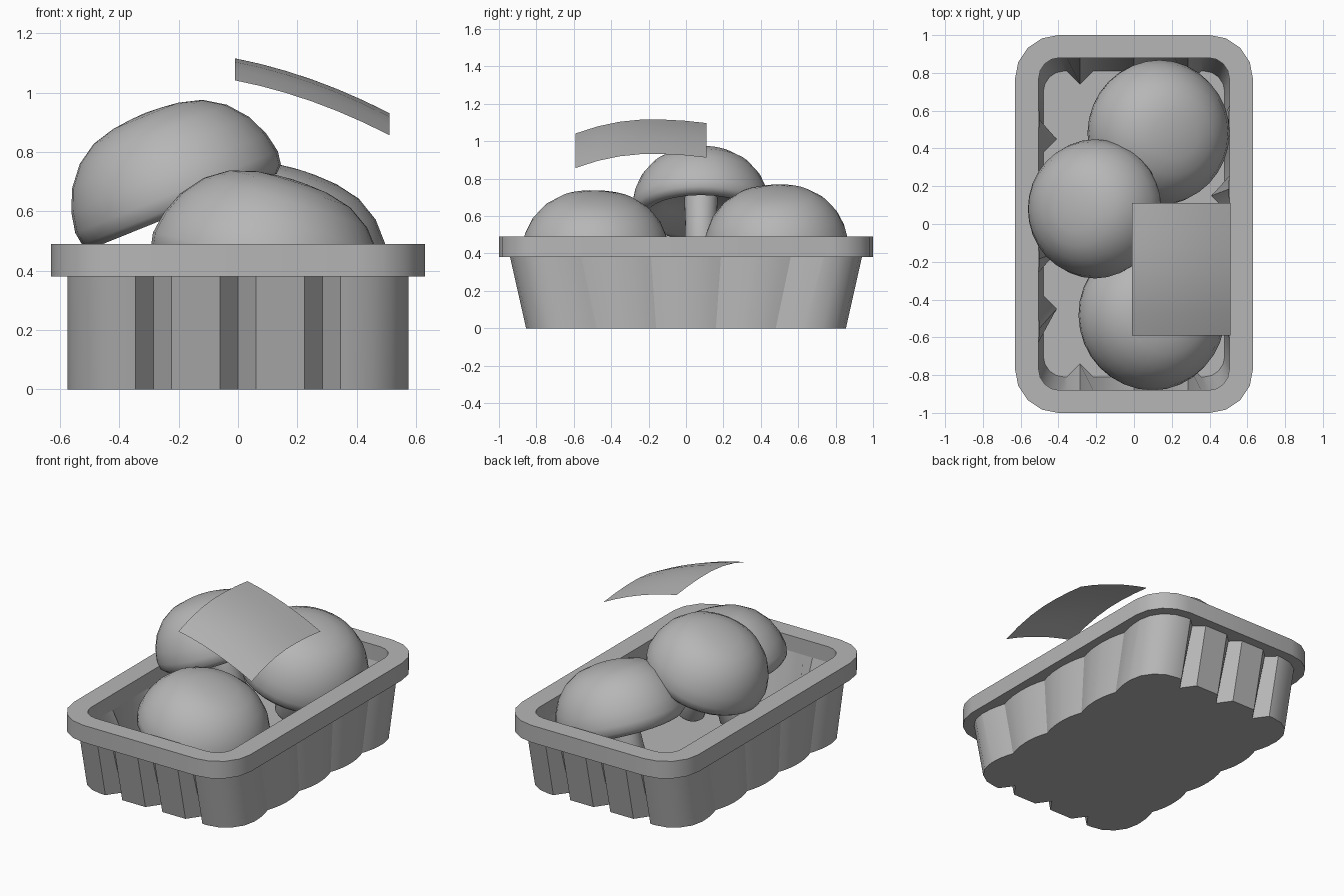
import bpy, bmesh
from math import sin, cos, pi, radians

if "Cube" in bpy.data.objects:
    bpy.data.objects.remove(bpy.data.objects["Cube"])

GREY = bpy.data.materials.new("mid_grey")
GREY.diffuse_color = (.47, .47, .47, 1)
GREY.use_nodes = True
GREY.node_tree.nodes["Principled BSDF"].inputs["Base Color"].default_value = GREY.diffuse_color


def finish(bm, name, angle=30):
    bmesh.ops.recalc_face_normals(bm, faces=bm.faces)
    me = bpy.data.meshes.new(name)
    bm.to_mesh(me)
    bm.free()
    me.materials.append(GREY)
    ob = bpy.data.objects.new(name, me)
    bpy.context.collection.objects.link(ob)
    bpy.ops.object.select_all(action='DESELECT')
    ob.select_set(True)
    bpy.context.view_layer.objects.active = ob
    bpy.ops.object.shade_smooth_by_angle(angle=radians(angle))
    return ob


def bridge(bm, a, b):
    n = len(a)
    for i in range(n):
        bm.faces.new((a[i], a[(i + 1) % n], b[(i + 1) % n], b[i]))


def dents(centres, half, depth, steps):
    """(position, inset) pairs for grooves pressed into one straight side."""
    power = 2 if len(steps) > 3 else 1
    return [(c + t * half, depth * (1 - abs(t)) ** power)
            for c in centres for t in steps]


def outline(hx, hy, r, front=(), side=(), seg=4):
    """Rounded rectangle, with grooves on short (front) and long (side) walls."""
    def corner(cx, cy, start):
        return [(cx + r * cos(start + pi / 2 * k / seg),
                 cy + r * sin(start + pi / 2 * k / seg)) for k in range(seg + 1)]
    half = [(x, -hy + d) for x, d in front]
    half += corner(hx - r, -hy + r, -pi / 2)
    half += [(hx - d, y) for y, d in side]
    half += corner(hx - r, hy - r, 0)
    return half + [(-x, -y) for x, y in half]


def loop(bm, pts, z):
    return [bm.verts.new((x, y, z)) for x, y in pts]


V = (-1, 0, 1)
SCALLOP = (-1, -.6, -.25, 0, .25, .6, 1)
ROW = (-3, -1, 1, 3)
FRONT_X = (-.285, 0, .285)

# Outer tray wall: V grooves on the ends, scalloped panels on the long sides
bm = bmesh.new()
rings = []
for z, hy, s, d in ((0, .855, .16, .085), (.40, .945, .188, .055)):
    pts = outline(.575, hy, .2, dents(FRONT_X, .06, d, V),
                  dents([k * s for k in ROW], s * .93, .028, SCALLOP))
    rings.append(loop(bm, pts, z))
bridge(bm, *rings)
bm.faces.new(rings[0])
finish(bm, "tray_wall")

# Inner wall with ribs growing toward the floor
bm = bmesh.new()
rings = []
for z, hx, hy, s, d in ((.03, .48, .81, .15, .07), (.39, .505, .88, .185, .002)):
    pts = outline(hx, hy, .11, dents(FRONT_X, .07, d, V),
                  dents([k * s for k in ROW], .07, d, V))
    rings.append(loop(bm, pts, z))
bridge(bm, *rings)
bm.faces.new(rings[0])
finish(bm, "tray_inside")

# Rim band
bm = bmesh.new()
outer, inner = outline(.63, 1, .23), outline(.505, .88, .11)
rings = [loop(bm, p, z) for p, z in
         ((outer, .38), (outer, .49), (inner, .49), (inner, .38))]
for i in range(4):
    bridge(bm, rings[i], rings[(i + 1) % 4])
finish(bm, "tray_rim")


# Mushrooms: cap, hollow underside and stem turned from one profile
CAP = [(.055, .347), (.12, .34), (.20, .318), (.27, .272), (.325, .205),
       (.358, .13), (.372, .06), (.365, .015), (.34, -.01), (.30, -.01),
       (.20, .06), (.09, .09), (.085, -.05), (.09, -.27), (.075, -.29)]


def mushroom(name, location, tilt_x, tilt_y, size, seg=32):
    bm = bmesh.new()
    rings = [loop(bm, [(r * cos(2 * pi * k / seg), r * sin(2 * pi * k / seg))
                       for k in range(seg)], z) for r, z in CAP]
    for a, b in zip(rings, rings[1:]):
        bridge(bm, a, b)
    bm.faces.new(rings[-1])
    tip = bm.verts.new((0, 0, .35))
    for k in range(seg):
        bm.faces.new((tip, rings[0][k], rings[0][(k + 1) % seg]))
    ob = finish(bm, name, 50)
    ob.location = location
    ob.rotation_euler = (radians(tilt_x), radians(tilt_y), 0)
    ob.scale = (size,) * 3


mushroom("front_mushroom", (.075, -.485, .35), -2, 17, 1.07)
mushroom("back_mushroom", (.11, .485, .39), 3, 18, 1.04)
mushroom("top_mushroom", (-.185, .08, .61), 0, -22, .99)

# Curved label sheet floating above
bm = bmesh.new()
N = 6
grid = []
for i in range(N + 1):
    x = -.01 + .52 * i / N
    row = []
    for j in range(N + 1):
        y = -.59 + .70 * j / N
        bend = (.47 if y < -.19 else .22) * (y + .19) ** 2
        row.append(bm.verts.new((x, y, 1.115 - bend - .2 * x - .31 * x * x)))
    grid.append(row)
for i in range(N):
    for j in range(N):
        bm.faces.new((grid[i][j], grid[i + 1][j], grid[i + 1][j + 1], grid[i][j + 1]))
finish(bm, "label_sheet")
